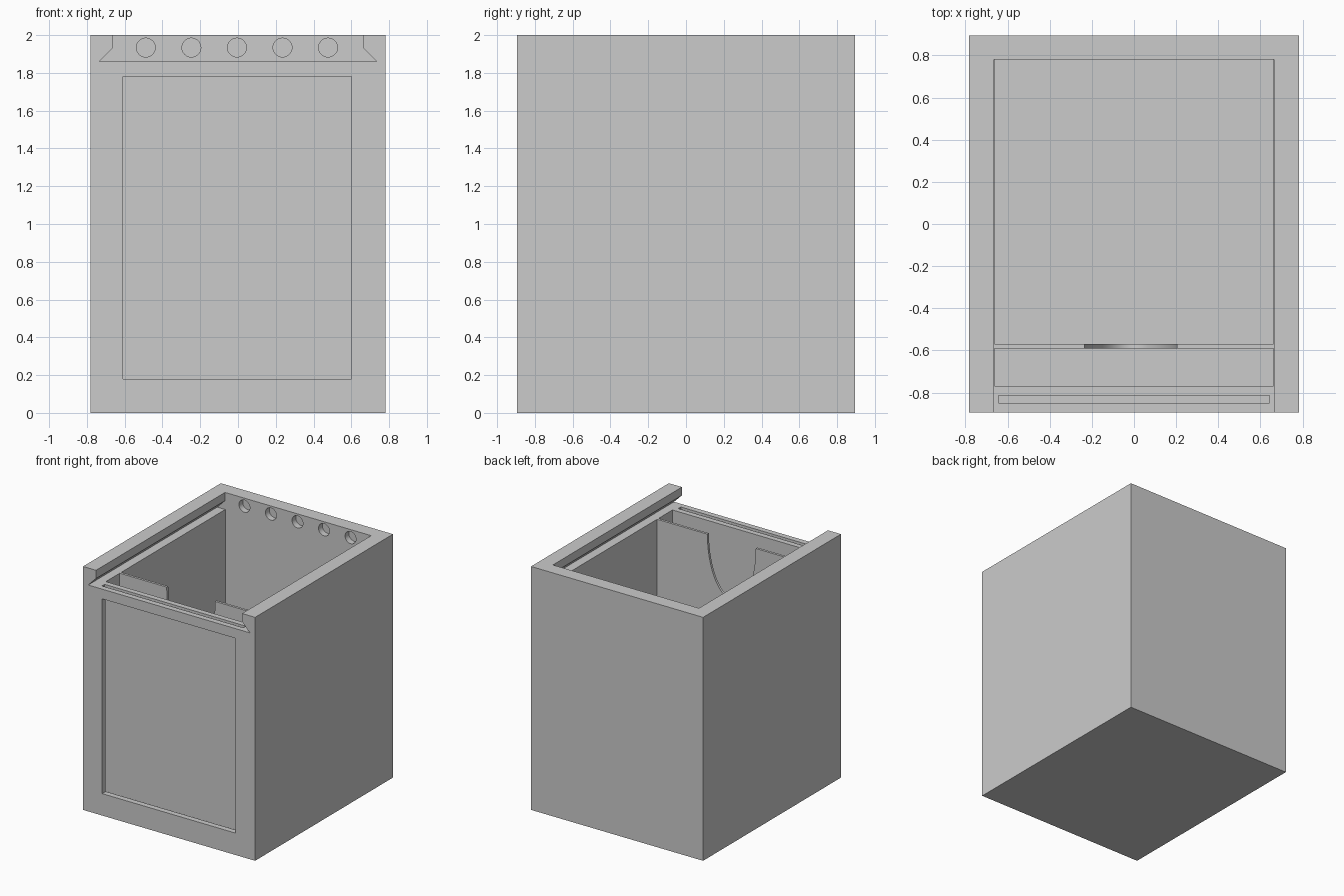
import bpy, bmesh, math
from mathutils import Vector

if "Cube" in bpy.data.objects:
    bpy.data.objects.remove(bpy.data.objects["Cube"])


def prism(name, profile, y0, y1):
    """Extrude an (x, z) profile from y0 to y1."""
    bm = bmesh.new()
    face = bm.faces.new([bm.verts.new((x, y0, z)) for x, z in profile])
    ext = bmesh.ops.extrude_face_region(bm, geom=[face])
    moved = [v for v in ext["geom"] if isinstance(v, bmesh.types.BMVert)]
    bmesh.ops.translate(bm, verts=moved, vec=Vector((0, y1 - y0, 0)))
    bmesh.ops.recalc_face_normals(bm, faces=bm.faces)
    me = bpy.data.meshes.new(name)
    bm.to_mesh(me)
    bm.free()
    ob = bpy.data.objects.new(name, me)
    bpy.context.collection.objects.link(ob)
    return ob


def box(name, x0, x1, y0, y1, z0, z1):
    return prism(name, [(x0, z0), (x1, z0), (x1, z1), (x0, z1)], y0, y1)


def cut(target, cutter):
    """Subtract the cutter and remove it."""
    cutter.hide_render = True
    mod = target.modifiers.new("cut", "BOOLEAN")
    mod.operation = "DIFFERENCE"
    mod.solver = "EXACT"
    mod.object = cutter
    bpy.context.view_layer.objects.active = target
    bpy.ops.object.modifier_apply(modifier=mod.name)
    bpy.data.objects.remove(cutter)


W, D, RIM, FLOOR, BACK = 0.782, 0.895, 1.86, 0.12, 0.78

# Outer body
body = box("box_body", -W, W, -D, D, 0, 2)

# Dovetail groove for a sliding lid, open at the front
half = [(0.735, RIM), (0.664, 1.932), (0.664, 2.1)]
groove = half + [(-x, z) for x, z in reversed(half)]
cut(body, prism("lid_groove_cutter", groove, -1.0, BACK))

# Main cavity
cut(body, box("cavity_cutter", -0.662, 0.662, -0.77, BACK, FLOOR, 1.9))

# Front panel slot and the window that opens into it
cut(body, box("slot_cutter", -0.642, 0.642, -0.849, -0.815, 0.15, 1.9))
cut(body, box("window_cutter", -0.608, 0.602, -1.0, -0.83, 0.18, 1.78))

# Row of blind round sockets in the back wall
for i in range(5):
    cx = -0.488 + 0.2412 * i
    ring = [(cx + 0.05 * math.cos(a), 1.934 + 0.05 * math.sin(a))
            for a in (math.tau * k / 32 for k in range(32))]
    cut(body, prism("socket_cutter", ring, 0.7, BACK + 0.05))

# Divider with a deep rounded finger notch
notch = [(-0.015 - 0.22 * math.cos(a), RIM - 0.48 * math.sin(a))
         for a in (math.pi * k / 40 for k in range(41))]
outline = [(-0.662, FLOOR), (-0.662, RIM)] + notch + [(0.662, RIM), (0.662, FLOOR)]
divider = prism("divider", outline, -0.59, -0.57)

# Smooth the curved surfaces only
for ob in (body, divider):
    bpy.ops.object.select_all(action="DESELECT")
    ob.select_set(True)
    bpy.context.view_layer.objects.active = ob
    bpy.ops.object.shade_smooth_by_angle(angle=math.radians(30))
